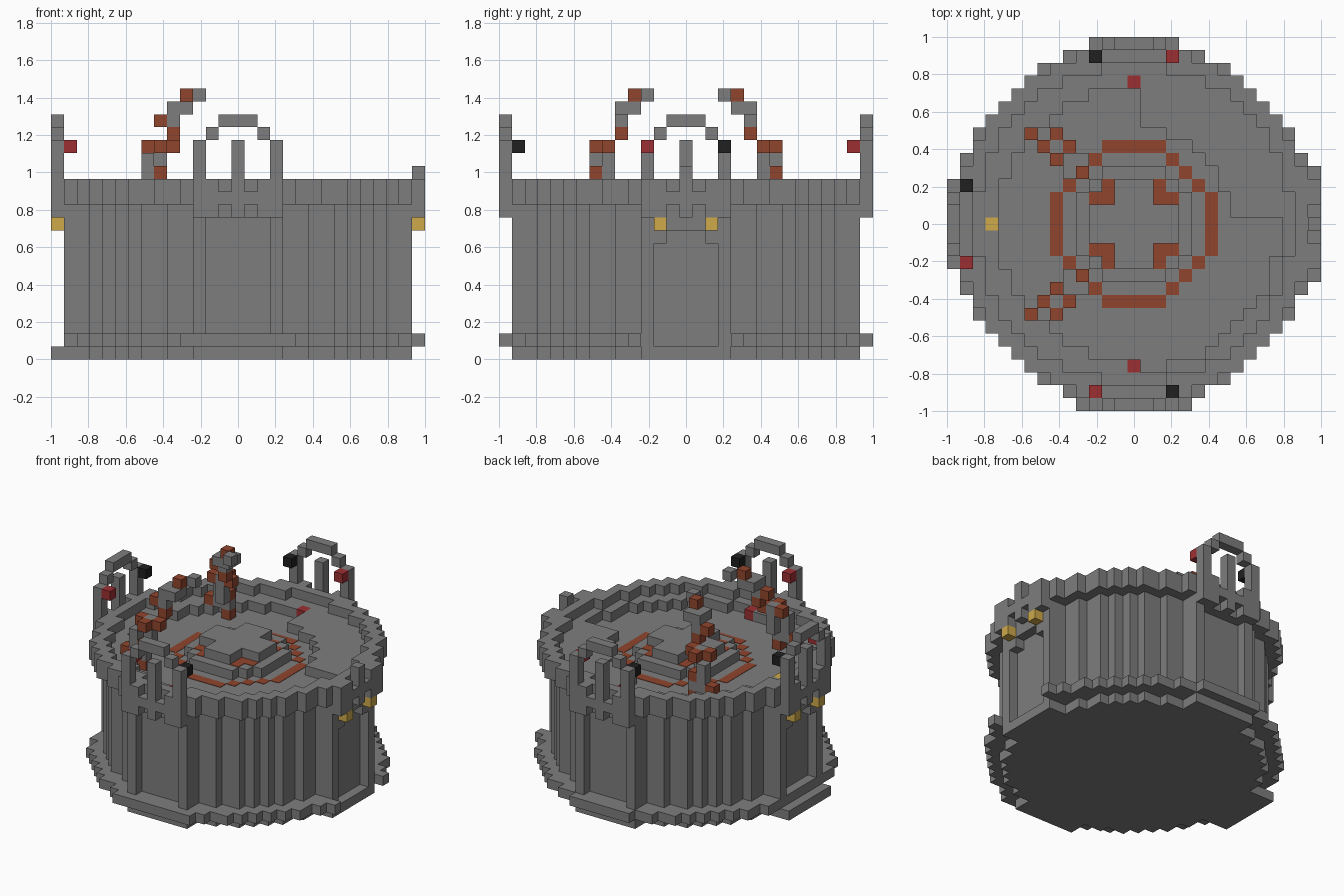
import bpy, bmesh
from mathutils import Vector

cube = bpy.data.objects.get("Cube")
if cube:
    bpy.data.objects.remove(cube)

V = 2 / 29  # edge of one block


def material(name, rgb):
    m = bpy.data.materials.new(name)
    m.use_nodes = True
    col = (*rgb, 1)
    m.diffuse_color = col
    m.node_tree.nodes["Principled BSDF"].inputs["Base Color"].default_value = col
    return m


stone = material("stone grey", (0.207, 0.207, 0.207))
rust = material("rust orange", (0.28, 0.06, 0.026))
red = material("lamp red", (0.335, 0.028, 0.032))
black = material("lamp black", (0.014, 0.014, 0.014))
gold = material("lamp gold", (0.62, 0.4, 0.07))

DIRS = [Vector(d) for d in ((1, 0, 0), (-1, 0, 0), (0, 1, 0), (0, -1, 0), (0, 0, 1), (0, 0, -1))]


def blocks(name, cells, mat):
    """Outer skin of a set of grid blocks, as one mesh."""
    cells = set(cells)
    bm = bmesh.new()
    for c in cells:
        for d in DIRS:
            if tuple(int(a + b) for a, b in zip(c, d)) in cells:
                continue
            s = Vector((d.y, d.z, d.x))
            t = d.cross(s)
            mid = Vector(c) + Vector((0, 0, 0.5)) + d / 2
            corners = (-s - t, s - t, s + t, t - s)
            bm.faces.new([bm.verts.new((mid + k / 2) * V) for k in corners])
    bmesh.ops.remove_doubles(bm, verts=bm.verts[:], dist=V / 100)
    bmesh.ops.dissolve_limit(bm, angle_limit=0.01, verts=bm.verts[:], edges=bm.edges[:])
    me = bpy.data.meshes.new(name)
    bm.to_mesh(me)
    bm.free()
    me.materials.append(mat)
    ob = bpy.data.objects.new(name, me)
    bpy.context.collection.objects.link(ob)
    return ob


def layer(rule, z0, z1):
    """All blocks whose column satisfies the rule, from layer z0 to z1."""
    span = range(-14, 15)
    return {(x, y, z) for x in span for y in span if rule(x, y) for z in range(z0, z1 + 1)}


def side(k, u, d, z):
    """Block on side k (front, left, back, right), u along it, d outward."""
    x, y = u, -d
    for _ in range(k):
        x, y = -y, x
    return (x, y, z)


def disc(limit):
    """Round column rule with a flat block on each of the four sides."""
    def rule(x, y):
        a, b = sorted((abs(x), abs(y)))
        return x * x + y * y < limit or (b == 14 and a <= 3)
    return rule


wide, crown = disc(200), disc(190)


def drum(x, y):
    return x * x + y * y <= 156


def floor(x, y):
    r = x * x + y * y
    if x > 0:
        return r <= (56 if y > 0 else 125)
    return r <= 110


# stepped base
foot = layer(drum, 0, 0) | {side(k, u, 13, 0) for k in range(4) for u in range(-3, 4)}
foot |= {side(3, u, 14, 0) for u in range(-3, 4)}
blocks("base_plinth", foot, stone)
ledge = layer(lambda x, y: wide(x, y) and x > -14 and not (x == 14 and abs(y) <= 3), 1, 1)
ledge |= {side(k, u, 14, 1) for k in (0, 1) for u in (-4, 4)}
ledge -= {side(1, u, 13, 1) for u in range(-2, 3)}
blocks("base_ledge", ledge, stone)

# drum body with a framed niche on each side
body = layer(drum, 2, 11)
for k in range(4):
    for u in range(-3, 4):
        top = 10 if k % 2 == 0 else (9 if abs(u) < 2 else 8)
        first = 2 if abs(u) == 3 else top + 1
        body |= {side(k, u, 13, z) for z in range(first, 12)}
blocks("drum_body", body, stone)

# walkway and overhanging parapet with toothed brackets
rim = layer(lambda x, y: crown(x, y) and not floor(x, y), 12, 12)
rim |= layer(lambda x, y: crown(x, y) and x * x + y * y > 150, 13, 13)
for k in range(4):
    rim |= {side(k, u, 14, 11) for u in (-3, -2, 0, 2, 3)}
    rim -= {side(k, u, 14, 13) for u in (-1, 1)}
rim.add(side(1, 0, 14, 14))
# small lamps set into the walkway
deck_gold = {(-11, 0, 12)}
deck_red = {(0, y, 12) for y in (-11, 11)}
blocks("parapet", rim - deck_gold - deck_red, stone)
blocks("deck_gold_lamp", deck_gold, gold)
blocks("deck_red_lamps", deck_red, red)

# arches with their centre posts and lamps
for k, label in ((0, "front"), (2, "back"), (3, "right")):
    arch = {side(k, u, 14, z) for u in (-3, 0, 3) for z in range(14, 17)}
    arch |= {side(k, u, 14, 17) for u in (-2, 2)}
    arch |= {side(k, u, 14, 18) for u in (-1, 0, 1)}
    blocks(label + "_arch", arch, stone)
    s = 3 if k == 3 else -3
    blocks(label + "_red_lamp", {side(k, s, 13, 16)}, red)
    blocks(label + "_black_lamp", {side(k, -s, 13, 16)}, black)

# hanging gold lamps
for k, label in ((1, "left"), (3, "right")):
    blocks(label + "_gold_lamps", {side(k, u, 14, 10) for u in (-2, 2)}, gold)

# central stepped dais
blocks("dais_lower", layer(lambda x, y: x * x + y * y <= 20, 12, 12), stone)
blocks("dais_upper", layer(lambda x, y: min(abs(x), abs(y)) <= 1
                           and max(abs(x), abs(y)) <= 3, 13, 13), stone)


def inlay(name, rule, z):
    """Thin painted plates lying on top of layer z."""
    ob = blocks(name, layer(rule, 0, 0), rust)
    ob.scale.z = 0.04
    ob.location.z = z * V


inlay("deck_ring", lambda x, y: (max(abs(x), abs(y)) == 6 and min(abs(x), abs(y)) <= 2)
      or (abs(x) + abs(y) == 8 and max(abs(x), abs(y)) <= 5), 12)
inlay("dais_corners", lambda x, y: sorted((abs(x), abs(y))) in ([2, 2], [2, 3]), 13)

# pair of curved horns, mirrored front to back
HORN_GREY = [(-7, 7, 13), (-7, 7, 14), (-7, 7, 15), (-6, 7, 13), (-6, 6, 14), (-6, 6, 15),
             (-6, 6, 16), (-5, 5, 18), (-5, 5, 19), (-5, 4, 19), (-4, 5, 19), (-4, 4, 19),
             (-3, 3, 20)]
HORN_RUST = [(-8, 7, 13), (-6, 7, 12), (-6, 7, 14), (-7, 6, 16), (-6, 7, 16),
             (-5, 6, 16), (-5, 5, 17), (-6, 5, 18), (-4, 4, 20)]
for s, label in ((1, "back"), (-1, "front")):
    for name, cells, mat in (("stone", HORN_GREY, stone), ("rust", HORN_RUST, rust)):
        blocks(f"{label}_horn_{name}", {(x, s * y, z) for x, y, z in cells}, mat)
